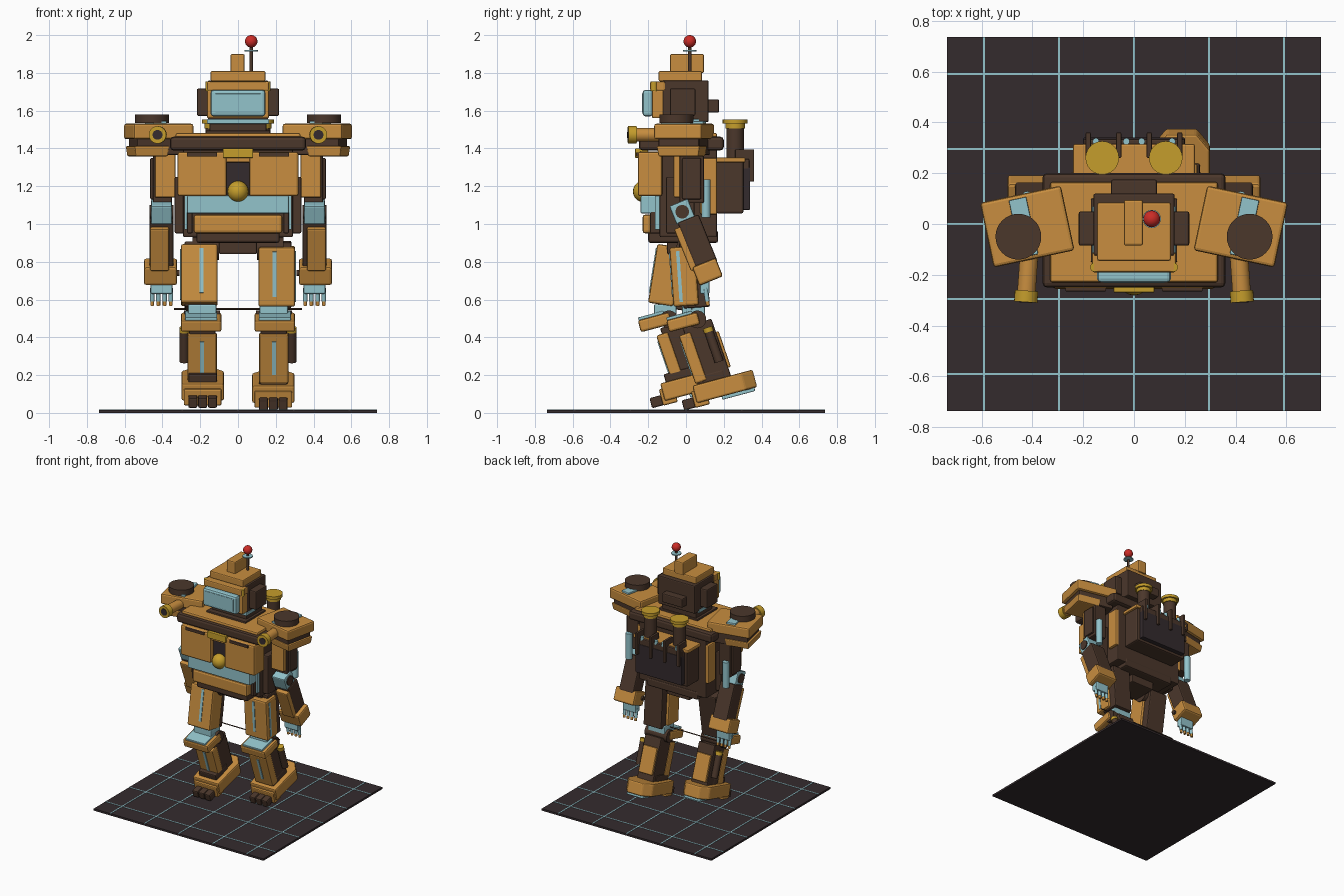
import bpy, bmesh
from math import radians, pi
from mathutils import Matrix, Vector

start = bpy.data.objects.get("Cube")
if start:
    bpy.data.objects.remove(start, do_unlink=True)


def material(name, rgb):
    m = bpy.data.materials.new(name)
    m.use_nodes = True
    m.diffuse_color = (*rgb, 1)
    m.node_tree.nodes["Principled BSDF"].inputs["Base Color"].default_value = (*rgb, 1)
    return m


TAN = material("ochre_armour", (0.58, 0.27, 0.05))
BROWN = material("dark_brown", (0.07, 0.038, 0.024))
BLUE = material("pale_blue", (0.29, 0.55, 0.60))
DARK = material("charcoal", (0.034, 0.024, 0.027))
GOLD = material("gold", (0.56, 0.34, 0.025))
RED = material("red", (0.60, 0.025, 0.02))


def at(x, y, z, pitch=0, yaw=0):
    return (Matrix.Translation((x, y, z)) @ Matrix.Rotation(radians(yaw), 4, 'Z')
            @ Matrix.Rotation(radians(pitch), 4, 'X'))


def finish(name, bm, mat, bevel=0.0, smooth=False):
    me = bpy.data.meshes.new(name)
    bm.to_mesh(me)
    bm.free()
    me.materials.append(mat)
    ob = bpy.data.objects.new(name, me)
    bpy.context.collection.objects.link(ob)
    if smooth:
        bpy.context.view_layer.objects.active = ob
        ob.select_set(True)
        bpy.ops.object.shade_smooth_by_angle(angle=radians(40))
        ob.select_set(False)
    if bevel:
        mod = ob.modifiers.new("Bevel", 'BEVEL')
        mod.width, mod.segments = bevel, 2
    return ob


def box(name, loc, size, mat, frame=Matrix(), bevel=0.008, taper=1.0):
    """Box by centre and size; taper narrows its bottom face."""
    bm = bmesh.new()
    bmesh.ops.create_cube(bm, size=1)
    for v in bm.verts:
        k = taper if v.co.z < 0 else 1
        v.co = Vector((v.co.x * size[0] * k, v.co.y * size[1] * k, v.co.z * size[2])) + Vector(loc)
    bm.transform(frame)
    return finish(name, bm, mat, bevel)


def span(name, x, y, z, mat, **kw):
    """Box by its (low, high) limits on each axis."""
    lims = (x, y, z)
    return box(name, [(a + b) / 2 for a, b in lims], [b - a for a, b in lims], mat, **kw)


def rod(name, loc, r, length, mat, axis='Z', frame=Matrix(), sides=24):
    bm = bmesh.new()
    bmesh.ops.create_cone(bm, cap_ends=True, segments=sides, radius1=r, radius2=r, depth=length)
    turn = {'X': Matrix.Rotation(pi / 2, 4, 'Y'), 'Y': Matrix.Rotation(pi / 2, 4, 'X'), 'Z': Matrix()}[axis]
    bm.transform(frame @ Matrix.Translation(loc) @ turn)
    return finish(name, bm, mat, smooth=True)


def ball(name, loc, r, mat):
    bm = bmesh.new()
    bmesh.ops.create_uvsphere(bm, u_segments=20, v_segments=12, radius=r)
    bm.transform(Matrix.Translation(loc))
    return finish(name, bm, mat, smooth=True)


# Display floor with grid lines
span("floor", (-.735, .735), (-.735, .735), (0, .015), DARK, bevel=0)
for i in range(-2, 3):
    box("floor_line_y", (i * .295, 0, .0155), (.009, 1.47, .003), BLUE, bevel=0)
    box("floor_line_x", (0, i * .295, .0155), (1.47, .009, .003), BLUE, bevel=0)

# Head
span("head", (-.16, .16), (-.125, .12), (1.54, 1.76), BROWN)
span("head_top", (-.145, .145), (-.145, .085), (1.755, 1.81), TAN)
span("head_crest", (-.04, .035), (-.085, .095), (1.80, 1.90), TAN)
span("brow", (-.165, .165), (-.19, -.11), (1.705, 1.755), TAN)
span("face_frame", (-.165, .165), (-.18, -.12), (1.56, 1.71), TAN)
span("visor", (-.145, .145), (-.23, -.175), (1.57, 1.71), BLUE, bevel=.015)
span("visor_screen", (-.12, .12), (-.233, -.228), (1.59, 1.69), BLUE, bevel=.002)
span("head_back_box", (-.09, .09), (.11, .175), (1.59, 1.66), BROWN)
span("jaw", (-.165, .165), (-.13, .07), (1.53, 1.555), BLUE, bevel=.004)
span("neck", (-.15, .15), (-.11, .09), (1.46, 1.54), BROWN)
span("neck_collar", (-.17, .17), (-.15, .10), (1.47, 1.495), BROWN, bevel=.005)
for s in (-1, 1):
    box("ear_pod", (s * .185, -.018, 1.645), (.065, .135, .145), BROWN)
    rod("brow_bolt", (s * .155, -.17, 1.73), .018, .05, GOLD)
rod("antenna", (.07, .02, 1.87), .009, .14, BROWN)
rod("antenna_ring", (.07, .02, 1.918), .036, .008, BLUE)
ball("antenna_ball", (.07, .02, 1.967), .033, RED)

# Torso
span("torso", (-.29, .29), (-.14, .165), (.93, 1.40), BROWN)
span("collar", (-.36, .36), (-.25, .20), (1.39, 1.462), BROWN, bevel=.018)
span("collar_top", (-.33, .33), (-.23, .165), (1.455, 1.482), TAN, bevel=.01)
span("chest_recess", (-.08, .08), (-.22, -.13), (1.14, 1.38), DARK)
span("chest_latch", (-.08, .08), (-.27, -.2), (1.35, 1.40), GOLD, bevel=.005)
span("chest_lintel", (-.11, .11), (-.245, -.15), (1.325, 1.385), TAN)
ball("chest_knob", (0, -.225, 1.172), .056, GOLD)
span("waist_panel", (-.27, .27), (-.24, -.13), (1.055, 1.15), BLUE)
span("belt", (-.235, .235), (-.23, -.13), (.95, 1.05), TAN, bevel=.015)
span("pelvis", (-.22, .22), (-.20, .17), (.90, .965), BROWN, bevel=.012)
span("crotch", (-.10, .10), (-.10, .10), (.84, .91), BROWN)
for s in (-1, 1):
    box("chest_plate", (s * .19, -.19, 1.265), (.26, .13, .235), TAN, bevel=.012)
    box("chest_vent", (s * .19, -.255, 1.368), (.16, .02, .022), BROWN, bevel=.003)
    box("side_pillar", (s * .305, -.03, 1.10), (.06, .15, .30), BROWN)
    box("side_strip", (s * .275, -.15, 1.09), (.018, .03, .24), BLUE, bevel=.003)
    box("belt_clip", (s * .255, -.15, 1.01), (.03, .08, .12), BROWN)
    box("rear_flank", (s * .295, .12, 1.20), (.03, .09, .30), TAN)

# Backpack, chimneys and radiator
span("pack", (-.225, .225), (.16, .305), (1.055, 1.335), BROWN, bevel=.012)
span("pack_lid", (-.24, .24), (.15, .315), (1.325, 1.352), TAN)
span("pack_panel", (-.2, .2), (.30, .34), (1.075, 1.30), DARK, bevel=.005)
span("pack_header", (-.2, .2), (.29, .335), (1.27, 1.345), BROWN)
for i in range(4):
    x = -.18 + .12 * i
    box("pack_fin", (x, .31, 1.31), (.02, .10, .17), BROWN, bevel=.004)
    rod("pack_light", (x + (.03 if i < 2 else -.03), .325, 1.35), .013, .03, BLUE)
for s in (-1, 1):
    rod("chimney", (s * .125, .26, 1.43), .046, .19, BROWN)
    rod("chimney_cap", (s * .125, .26, 1.542), .066, .022, GOLD)
    rod("chimney_neck", (s * .125, .26, 1.52), .052, .03, GOLD)

# Shoulders and arms
for s in (-1, 1):
    F = at(s * .42, -.01, 0, yaw=-s * 12)
    box("shoulder", (0, 0, 1.49), (.325, .26, .082), TAN, F, .012)
    box("shoulder_under", (0, 0, 1.41), (.28, .22, .09), BROWN, F)
    box("shoulder_skirt", (s * .06, 0, 1.385), (.19, .235, .055), TAN, F, taper=.92)
    box("shoulder_strip", (s * .015, 0, 1.535), (.07, .23, .02), BLUE, F, .004)
    rod("shoulder_disc", (s * .455, -.05, 1.557), .09, .045, BROWN, sides=32)
    G = at(s * .415, -.15, 1.472, yaw=-s * -4)
    rod("horn_barrel", (0, -.05, 0), .036, .14, TAN, 'Y', G)
    rod("horn_ring", (0, -.135, 0), .046, .045, GOLD, 'Y', G)
    rod("horn_bore", (0, -.157, 0), .026, .006, DARK, 'Y', G)

    box("upper_arm", (s * .40, .03, 1.25), (.10, .13, .28), BROWN)
    box("upper_arm_plate", (s * .385, -.045, 1.26), (.11, .04, .24), TAN)
    box("upper_arm_guard", (s * .455, .03, 1.24), (.02, .10, .22), BROWN)
    rod("arm_piston", (s * .42, .105, 1.135), .024, .20, BLUE)
    E = at(s * .405, -.02, 1.065, 22)
    box("elbow", (0, 0, 0), (.11, .105, .105), BLUE, E)
    rod("elbow_pin", (0, 0, 0), .036, .125, BROWN, 'X', E)
    box("forearm", (0, .015, -.18), (.125, .12, .27), BROWN, E, .01)
    box("forearm_plate", (s * .01, -.055, -.19), (.10, .04, .24), TAN, E)
    box("wrist_cuff", (s * .005, .005, -.345), (.175, .135, .105), TAN, E, .012)
    box("palm", (s * .405, .10, .67), (.115, .05, .08), BLUE, at(0, 0, 0))
    for i in range(4):
        H = at(s * .405 + (i - 1.5) * .033, .105, .645, 8)
        rod("finger", (0, 0, -.02), .012, .07, BLUE, 'Z', H, 12)
        rod("fingertip", (0, 0, -.065), .010, .025, TAN, 'Z', H, 12)
    rod("thumb", (s * .335, .08, .74), .016, .05, BROWN, 'X')

# Legs: side, thigh y and pitch, knee y, shin y, foot y and z
for s, ty, tp, ky, sy, fy, fz in ((1, .015, 4, .04, .09, .205, .14),
                                  (-1, -.085, -9, -.11, -.03, .035, .152)):
    x = s * .205
    rod("hip", (s * .17, ty * .5, .87), .06, .14, BROWN, 'X')
    T = at(x, ty, .725, tp)
    box("thigh", (0, .03, .005), (.155, .14, .35), BROWN, T)
    box("thigh_armour", (0, -.025, 0), (.195, .135, .315), TAN, T, .012)
    box("thigh_stripe", (-s * .012, -.094, .015), (.02, .006, .24), BLUE, T, 0)
    box("thigh_side_stripe", (s * .098, -.05, 0), (.006, .018, .27), BLUE, T, 0)

    x = s * .19
    box("knee_link", (x, ky, .53), (.15, .12, .09), BLUE)
    rod("knee_pin", (x, ky + .02, .495), .047, .19, BROWN, 'X')
    K = at(x + s * .005, ky - .055, .48, 15)
    box("kneecap", (0, 0, 0), (.215, .17, .065), TAN, K, .012)
    box("kneecap_trim", (0, -.01, .038), (.17, .14, .018), BLUE, K, .004)

    S = at(x, sy, .32, 19)
    box("shin", (0, .02, -.01), (.14, .16, .33), BROWN, S)
    box("shin_armour", (0, -.06, -.01), (.155, .065, .27), TAN, S, .01)
    box("shin_stripe", (0, -.094, 0), (.02, .006, .185), BLUE, S, 0)
    box("calf_plate", (0, .10, -.02), (.12, .03, .2), TAN, S)
    rod("calf_piston", (s * .095, .065, .01), .024, .17, BROWN, 'Z', S)
    rod("calf_piston_cap", (s * .095, .065, .105), .026, .025, GOLD, 'Z', S)

    # Foot with chamfered heel corners, pitched onto its toes
    A = at(s * .187, fy, fz, 15)
    outline = [(-.112, -.165), (.112, -.165), (.112, .10), (.06, .165), (-.06, .165), (-.112, .10)]
    bm = bmesh.new()
    base = bm.faces.new([bm.verts.new((px, py, -.048)) for px, py in outline])
    top = bmesh.ops.extrude_face_region(bm, geom=[base])["geom"]
    bmesh.ops.translate(bm, vec=(0, 0, .096), verts=[v for v in top if isinstance(v, bmesh.types.BMVert)])
    bmesh.ops.recalc_face_normals(bm, faces=bm.faces)
    bm.transform(A)
    finish("foot", bm, TAN, .01)
    box("ankle", (0, -.06, .06), (.15, .15, .06), BROWN, A)
    box("sole", (0, .06, -.055), (.14, .18, .02), BLUE, A, .004)
    box("foot_front", (0, -.14, -.025), (.20, .08, .09), TAN, A)
    for i in (-1, 0, 1):
        box("toe", (i * .052, -.19, -.04), (.048, .10, .055), BROWN, A)
rod("knee_cable", (0, .03, .55), .004, .68, BROWN, 'X', sides=8)
